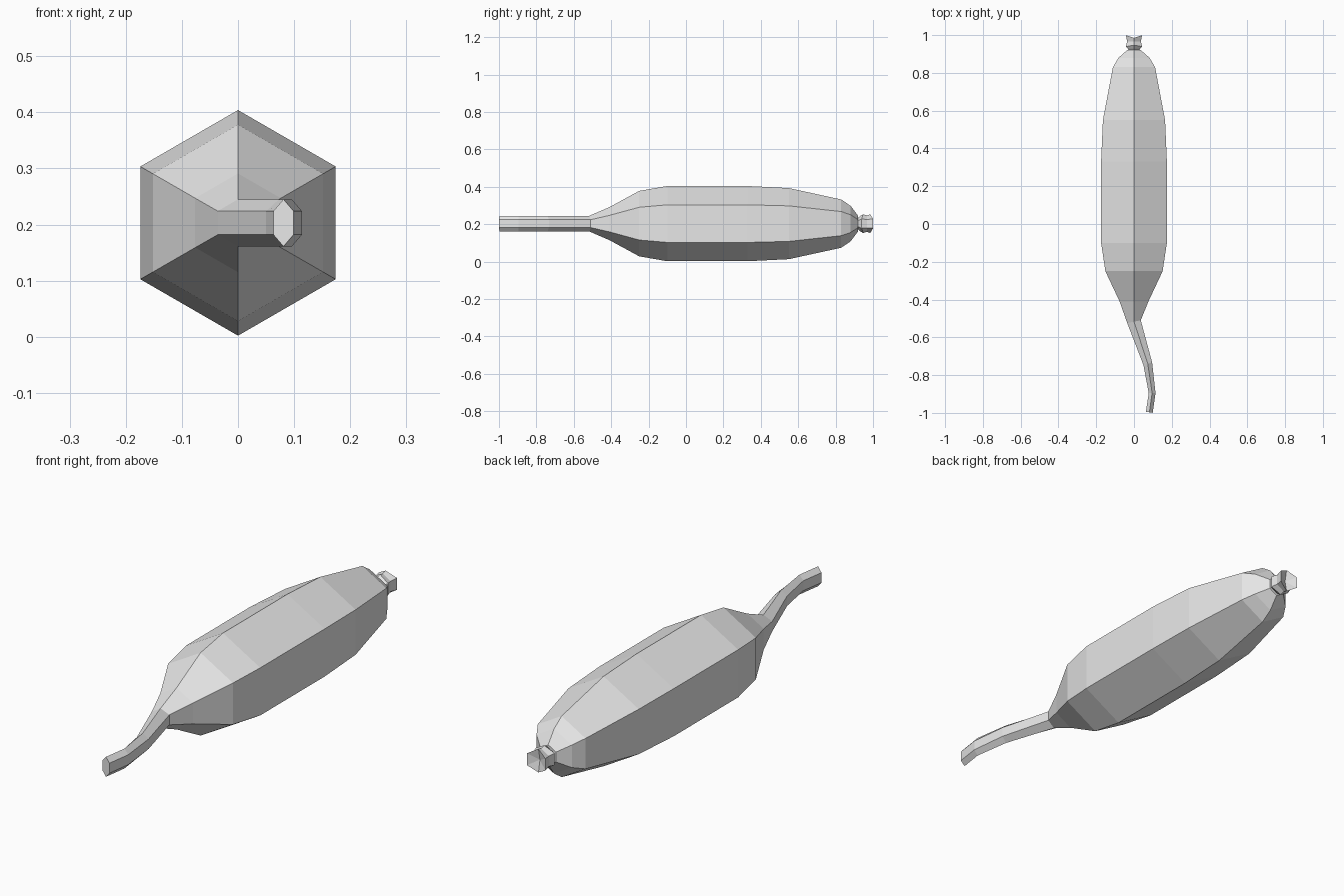
import bpy
import bmesh
import math

cube = bpy.data.objects.get("Cube")
if cube:
    bpy.data.objects.remove(cube, do_unlink=True)

grey = bpy.data.materials.new("light grey")
grey.use_nodes = True
colour = (0.8, 0.8, 0.8, 1)
grey.diffuse_color = colour
grey.node_tree.nodes["Principled BSDF"].inputs["Base Color"].default_value = colour

AXIS_Z = 0.203
SIDES = 6


def add_ring(bm, y, height, width=None, x=0, slant=0, scallop=0):
    """Six-sided section: half height, half width, sideways shift and slant."""
    width = width or height * math.cos(math.pi / 6)
    ring = []
    for k in range(SIDES):
        a = math.pi / 2 + math.tau * k / SIDES
        u = width * math.cos(a) / math.cos(math.pi / 6)
        side_y = y + u * slant + scallop * abs(u) / width
        ring.append(bm.verts.new((x + u, side_y, AXIS_Z + height * math.sin(a))))
    return ring


def loft(name, sections, dimple=None):
    bm = bmesh.new()
    rings = [add_ring(bm, **s) for s in sections]
    for a, b in zip(rings, rings[1:]):
        for k in range(SIDES):
            n = (k + 1) % SIDES
            bm.faces.new((a[k], a[n], b[n], b[k]))
    bm.faces.new(rings[0])
    if dimple is None:
        bm.faces.new(rings[-1])
    else:
        centre = bm.verts.new((0, dimple, AXIS_Z))
        for k in range(SIDES):
            bm.faces.new((rings[-1][k], rings[-1][(k + 1) % SIDES], centre))
    bmesh.ops.recalc_face_normals(bm, faces=bm.faces)
    mesh = bpy.data.meshes.new(name)
    bm.to_mesh(mesh)
    bm.free()
    mesh.materials.append(grey)
    obj = bpy.data.objects.new(name, mesh)
    bpy.context.collection.objects.link(obj)
    return obj


# Curved stem flowing into the faceted pod
stem = [
    dict(y=-0.997, height=0.042, width=0.018, x=0.081, slant=-0.15),
    dict(y=-0.895, height=0.042, width=0.018, x=0.096),
    dict(y=-0.74, height=0.042, width=0.023, x=0.073, slant=0.3),
    dict(y=-0.517, height=0.042, width=0.036, slant=0.2),
]
pod_profile = [(-0.41, 0.088), (-0.25, 0.175), (-0.1, 0.201), (0.33, 0.201),
               (0.55, 0.19), (0.83, 0.129), (0.88, 0.095), (0.92, 0.042)]
loft("pod_and_stem", stem + [dict(y=y, height=r) for y, r in pod_profile])

# Small flared blossom knob at the far end
knob = [
    dict(y=0.915, height=0.026),
    dict(y=0.93, height=0.04),
    dict(y=0.947, height=0.05, scallop=-0.008),
    dict(y=0.967, height=0.044, width=0.036),
    dict(y=0.985, height=0.05, scallop=0.015),
]
loft("blossom_knob", knob, dimple=0.975)
